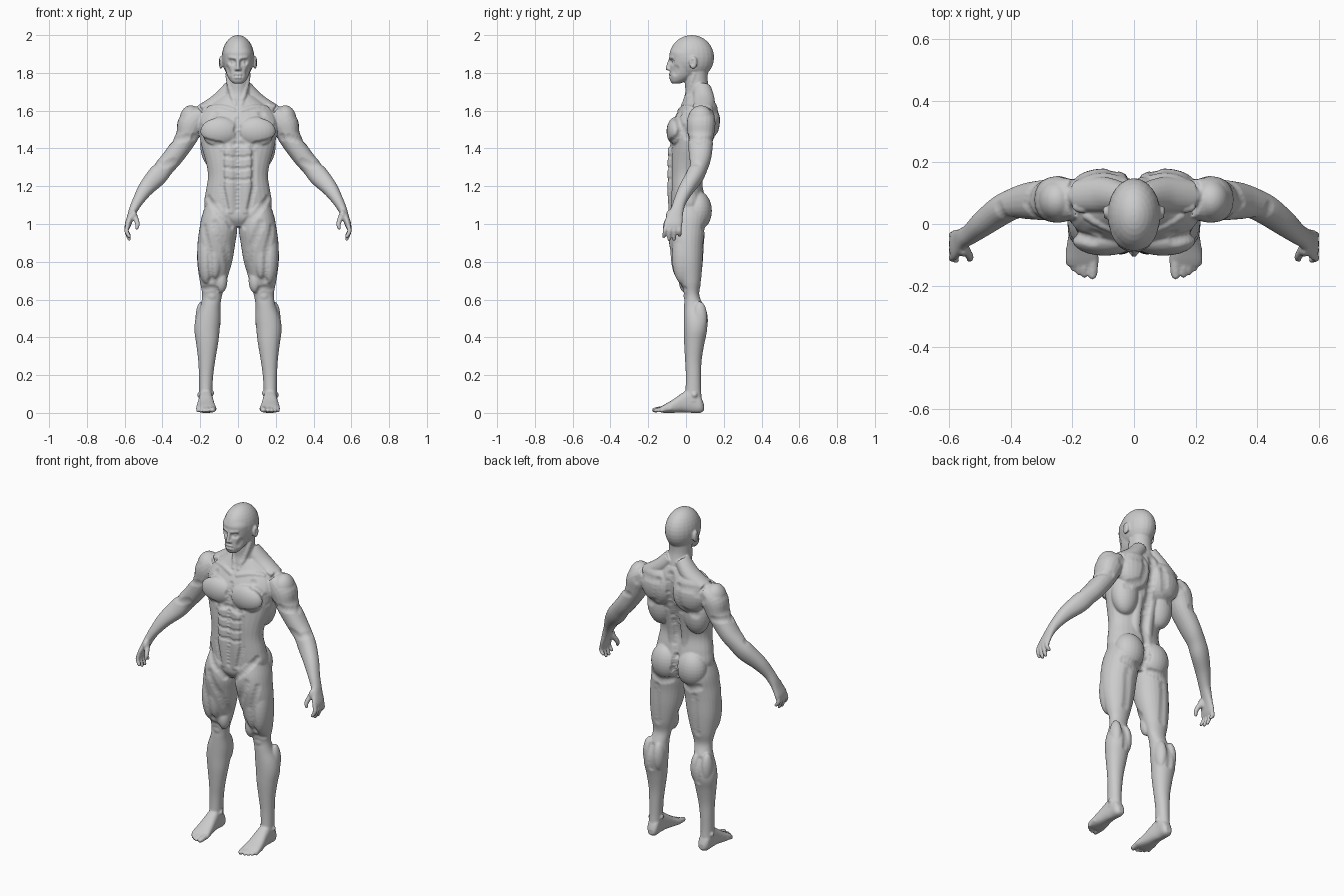
import bpy, bmesh
from math import sin, cos, pi
from mathutils import Vector, Matrix
from mathutils.kdtree import KDTree

bm = bmesh.new()


def spline(rows, n=5):
    """Smooth in-between rows (Catmull-Rom)."""
    p = [rows[0], *rows, rows[-1]]
    out = []
    for i in range(1, len(p) - 2):
        for k in range(n):
            t = k / n
            out.append([0.5 * (2 * b + (c - a) * t + (2 * a - 5 * b + 4 * c - d) * t * t
                               + (3 * b - a - 3 * c + d) * t ** 3)
                        for a, b, c, d in zip(p[i - 1], p[i], p[i + 1], p[i + 2])])
    return out + [list(rows[-1])]


def oval(e, seg=28):
    def f(v):
        return (1 if v > 0 else -1) * abs(v) ** (2 / e)
    return [(f(cos(2 * pi * i / seg)), f(sin(2 * pi * i / seg))) for i in range(seg)]


def skin(rings):
    vr = [[bm.verts.new(c) for c in r] for r in rings]
    for a, b in zip(vr, vr[1:]):
        for i in range(len(a)):
            j = (i + 1) % len(a)
            bm.faces.new((a[i], a[j], b[j], b[i]))
    bm.faces.new(vr[0][::-1])
    bm.faces.new(vr[-1])


def loft(rows, e=2.2, along_y=False):
    """Rows: level, x0, x1, then y0, y1 (or z0, z1 when running along y)."""
    rings = []
    for h, x0, x1, a0, a1 in spline(rows):
        pts = [((x0 + x1 + (x1 - x0) * c) / 2, (a0 + a1 + (a1 - a0) * s) / 2) for c, s in oval(e)]
        rings.append([(x, h, a) if along_y else (x, a, h) for x, a in pts])
    skin(rings)


def ball(c, r):
    r = r if isinstance(r, tuple) else (r, r, r)
    bmesh.ops.create_uvsphere(bm, u_segments=24, v_segments=16, radius=1,
                              matrix=Matrix.Translation(c) @ Matrix.Diagonal((*r, 1)))


def tube(rows, e=2):
    """Rows: x, y, z, radius across, radius front to back."""
    s = spline(rows)
    rings = []
    for i, q in enumerate(s):
        t = (Vector(s[min(i + 1, len(s) - 1)][:3]) - Vector(s[max(i - 1, 0)][:3])).normalized()
        ref = Vector((0, 1, 0)) if abs(t.y) < 0.8 else Vector((0, 0, 1))
        u = t.cross(ref).normalized()
        v = u.cross(t)
        rings.append([Vector(q[:3]) + u * q[3] * a + v * q[4] * b for a, b in oval(e, 20)])
    skin(rings)
    ball(rows[-1][:3], min(rows[-1][3:]))


# torso and neck
loft([(z, -w, w, f, b) for z, w, f, b in [
    (0.985, .06, -.055, .06), (1.03, .14, -.085, .09), (1.10, .178, -.088, .105),
    (1.17, .171, -.09, .095), (1.25, .159, -.09, .08), (1.32, .168, -.09, .09),
    (1.40, .19, -.085, .112), (1.47, .205, -.08, .135), (1.54, .21, -.07, .15),
    (1.60, .185, -.04, .155), (1.64, .135, -.015, .15), (1.68, .085, .005, .135)]])
loft([(z, -w, w, f, b) for z, w, f, b in [
    (1.60, .08, -.02, .14), (1.66, .072, -.012, .135), (1.70, .065, -.004, .128),
    (1.76, .062, -.006, .115), (1.83, .062, .0, .118)]], 2)

# head
ball((0, .03, 1.882), (.086, .119, .118))
loft([(z, -w, w, f, b) for z, w, f, b in [
    (1.743, .022, -.072, -.035), (1.755, .038, -.082, -.005), (1.78, .054, -.087, .04),
    (1.81, .065, -.085, .07), (1.85, .075, -.084, .09), (1.88, .079, -.085, .1),
    (1.91, .079, -.086, .11), (1.94, .066, -.07, .1)]])
tube([(0, -.084, 1.872, .007, .008), (0, -.092, 1.845, .009, .01), (0, -.098, 1.822, .011, .01)])
ball((.01, -.088, 1.82), (.009, .01, .008))
ball((.091, .038, 1.855), (.011, .022, .034))

# chest, shoulder and back muscles
ball((.095, -.052, 1.49), (.105, .051, .078))
ball((.25, .078, 1.55), (.06, .068, .078))
tube([(.035, .085, 1.72, .042, .048), (.1, .095, 1.65, .045, .058), (.19, .09, 1.603, .033, .05)])
ball((.1, .11, 1.55), (.11, .07, .12))
ball((.12, .065, 1.42), (.08, .068, .13))
tube([(.04, .055, 1.10, .035, .04), (.042, .052, 1.25, .036, .036), (.045, .08, 1.42, .035, .04)])
tube([(.035, -.055, 1.06, .034, .036), (.043, -.063, 1.2, .042, .036), (.047, -.06, 1.4, .046, .036)])

# arm and palm
tube([(.19, .085, 1.58, .05, .065), (.245, .08, 1.535, .072, .076), (.275, .078, 1.455, .058, .068),
      (.34, .075, 1.36, .053, .06), (.388, .066, 1.303, .051, .05), (.43, .045, 1.252, .053, .047),
      (.487, .003, 1.188, .042, .041), (.528, -.03, 1.125, .03, .034), (.552, -.045, 1.08, .024, .034),
      (.568, -.058, 1.04, .019, .042), (.582, -.068, 1.0, .017, .049), (.587, -.071, .978, .013, .047)], 2.2)
ball((.553, -.084, 1.045), (.018, .022, .03))

# fingers and thumb
for y0, y1, z in [(-.106, -.117, .934), (-.083, -.09, .92), (-.06, -.063, .92), (-.037, -.034, .942)]:
    tube([(.584, y0, .992, .012, .012), (.59, (y0 + y1) / 2, .962, .0115, .0115), (.576, y1, z, .0095, .0095)])
tube([(.556, -.07, 1.06, .017, .018), (.54, -.094, 1.025, .014, .014),
      (.532, -.109, .998, .012, .012), (.536, -.114, .978, .009, .009)])

# leg
loft([(1.12, .03, .165, -.07, .09), (1.04, .01, .192, -.095, .112), (.97, .004, .205, -.10, .104),
      (.9, .014, .214, -.09, .096), (.8, .031, .216, -.07, .091), (.7, .06, .203, -.037, .082),
      (.63, .082, .19, -.01, .07), (.57, .093, .198, -.01, .09), (.5, .092, .224, -.011, .113),
      (.44, .097, .231, -.011, .114), (.37, .105, .222, -.01, .098), (.28, .12, .211, -.005, .083),
      (.2, .131, .207, -.001, .08), (.12, .136, .206, -.003, .08), (.06, .136, .207, -.01, .085)], 2.1)
ball((.085, .062, 1.07), (.09, .075, .105))
ball((.165, -.015, .83), (.05, .06, .15))
ball((.125, -.04, .86), (.045, .042, .15))
ball((.09, -.003, .7), (.034, .035, .065))
ball((.138, .01, .62), (.03, .023, .035))
ball((.127, .073, .49), (.035, .043, .09))
ball((.192, .073, .5), (.033, .04, .09))

# foot and toes
loft([(.095, .15, .185, .012, .045), (.075, .138, .202, 0, .09), (.03, .137, .205, 0, .13),
      (-.02, .13, .21, .003, .105), (-.07, .122, .218, 0, .07), (-.115, .114, .222, 0, .044),
      (-.137, .118, .215, .004, .03)], 2.5, True)
ball((.142, .035, .105), .016)
ball((.2, .045, .095), .016)
tube([(.134, -.11, .022, .018, .018), (.134, -.145, .018, .017, .015), (.135, -.167, .015, .015, .013)])
for x, y in [(.161, -.166), (.179, -.157), (.196, -.145), (.211, -.128)]:
    tube([(x, y + .05, .024, .011, .012), (x, y + .022, .02, .01, .011), (x, y, .011, .0095, .0095)])

# fuse both halves into one skin
bmesh.ops.recalc_face_normals(bm, faces=bm.faces)
rough = bpy.data.meshes.new("body_parts")
bm.to_mesh(rough)
bm.free()
body = bpy.data.objects.new("body", rough)
bpy.context.scene.collection.objects.link(body)
body.modifiers.new("mirror", 'MIRROR').use_mirror_merge = False
rm = body.modifiers.new("fuse", 'REMESH')
rm.mode, rm.voxel_size = 'VOXEL', 0.005
sm = body.modifiers.new("soften", 'SMOOTH')
sm.factor, sm.iterations = 0.5, 4
bpy.context.view_layer.update()
mesh = bpy.data.meshes.new_from_object(body.evaluated_get(bpy.context.evaluated_depsgraph_get()))
body.modifiers.clear()
body.data = mesh
mesh.name = "body"

# sculpting strokes
kd = KDTree(len(mesh.vertices))
for v in mesh.vertices:
    kd.insert(v.co, v.index)
kd.balance()
normals = [v.normal.copy() for v in mesh.vertices]


def stroke(depth, r, *pts):
    near = {}
    pts = [Vector(p) for p in pts]
    samples = [pts[0]] + [a.lerp(b, k / 16) for a, b in zip(pts, pts[1:]) for k in range(1, 17)]
    for s in samples:
        for m in (1, -1):
            c = kd.find((s.x * m, s.y, s.z))[0]
            for _, i, d in kd.find_range(c, r):
                near[i] = min(d, near.get(i, r))
    for i, d in near.items():
        mesh.vertices[i].co += normals[i] * depth * (1 - (d / r) ** 2) ** 2


# back and buttocks
stroke(-.012, .032, (0, .16, 1.64), (0, .14, 1.45), (0, .09, 1.25), (0, .1, 1.14))
stroke(-.014, .025, (0, .1, 1.13), (0, .12, 1.06), (0, .09, .99))
stroke(-.007, .03, (.03, .1, .975), (.1, .1, .965), (.15, .09, .985))
stroke(-.006, .03, (.06, .18, 1.6), (.08, .17, 1.47), (.16, .14, 1.43))
stroke(-.005, .03, (.07, .18, 1.6), (.17, .17, 1.6), (.22, .15, 1.55))
# chest and belly
stroke(-.007, .022, (0, -.1, 1.57), (0, -.1, 1.43))
stroke(-.005, .016, (0, -.1, 1.4), (0, -.1, 1.08))
stroke(-.007, .022, (.02, -.1, 1.425), (.09, -.1, 1.41), (.16, -.08, 1.435), (.2, -.03, 1.48))
for z in (1.35, 1.29, 1.23):
    stroke(-.005, .016, (0, -.1, z), (.075, -.09, z + .008))
stroke(-.006, .022, (.09, -.09, 1.38), (.088, -.09, 1.2), (.06, -.09, 1.08))
stroke(-.007, .025, (.165, -.05, 1.14), (.1, -.09, 1.06), (.03, -.08, .99))
stroke(-.006, .025, (.13, -.06, 1.6), (.2, -.03, 1.52), (.225, .0, 1.45))
stroke(.006, .018, (.02, -.03, 1.6), (.1, -.02, 1.63), (.2, .03, 1.64))
stroke(.006, .018, (.06, .04, 1.79), (.04, .01, 1.7), (.015, -.015, 1.63))
# arms
stroke(-.005, .025, (.27, .0, 1.46), (.34, .07, 1.43), (.28, .15, 1.45))
stroke(-.004, .025, (.34, .01, 1.33), (.4, .02, 1.31), (.43, .06, 1.31))
# legs
stroke(-.005, .025, (.17, -.06, .98), (.15, -.08, .85), (.14, -.05, .7))
stroke(-.006, .03, (.12, -.09, 1.0), (.07, -.06, .87), (.065, 0, .75))
stroke(-.005, .03, (.125, .1, .92), (.13, .09, .7))
stroke(-.006, .025, (.158, .12, .56), (.158, .12, .42))
stroke(-.004, .02, (.1, .0, .66), (.138, -.02, .665), (.175, .0, .66))
# face and ears
stroke(-.011, .022, (.028, -.085, 1.857), (.042, -.08, 1.857))
stroke(.005, .012, (.032, -.08, 1.856), (.038, -.08, 1.856))
stroke(.004, .013, (.015, -.09, 1.878), (.05, -.075, 1.882))
stroke(.005, .011, (0, -.09, 1.793), (.014, -.088, 1.792))
stroke(.005, .011, (0, -.09, 1.775), (.012, -.088, 1.776))
stroke(-.004, .007, (0, -.09, 1.785), (.022, -.08, 1.785))
stroke(-.006, .025, (.05, -.06, 1.8), (.055, -.05, 1.825))
stroke(-.006, .014, (.104, .034, 1.865), (.104, .032, 1.845))

mesh.shade_smooth()
